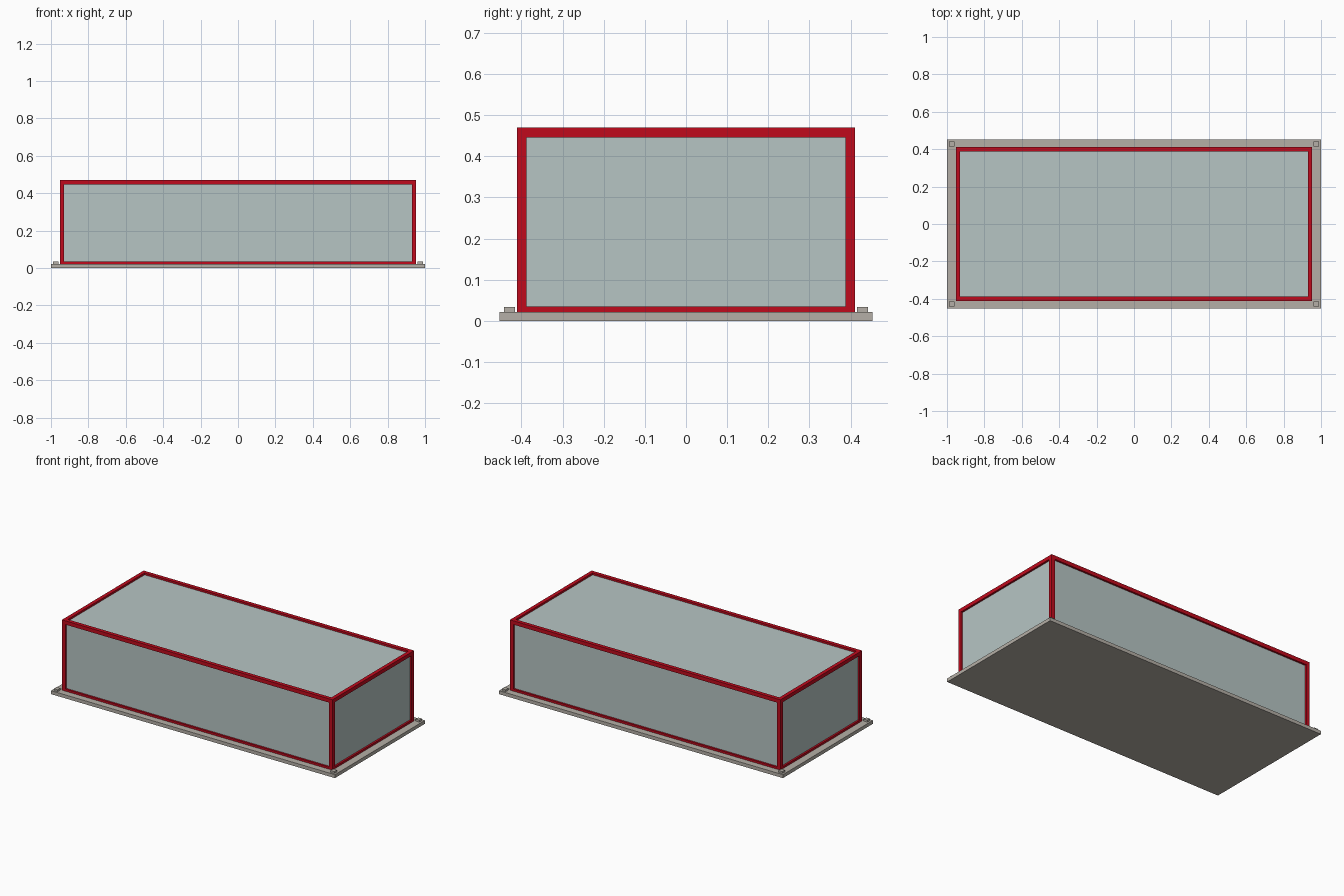
import bpy

cube = bpy.data.objects.get("Cube")
if cube:
    bpy.data.objects.remove(cube, do_unlink=True)


def material(name, rgb):
    m = bpy.data.materials.new(name)
    m.use_nodes = True
    colour = (*rgb, 1)
    m.diffuse_color = colour
    m.node_tree.nodes["Principled BSDF"].inputs["Base Color"].default_value = colour
    return m


RED = material("red frame", (0.53, 0.003, 0.012))
GLASS = material("pale glass", (0.47, 0.56, 0.55))
STONE = material("warm grey base", (0.46, 0.43, 0.385))


def box(name, low, high, mat):
    bpy.ops.mesh.primitive_cube_add(size=1, location=[(a + b) / 2 for a, b in zip(low, high)])
    ob = bpy.context.object
    ob.name = name
    ob.scale = [b - a for a, b in zip(low, high)]
    bpy.ops.object.transform_apply(location=False, rotation=False, scale=True)
    ob.data.materials.append(mat)
    return ob


X, Y = 0.953, 0.411            # outer half sizes of the frame
BOTTOM, TOP = 0.011, 0.47
BAR = 0.024
BASE_TOP = 0.022
RECESS = 0.012

# Base slab
box("base_slab", (-1, -0.453, 0), (1, 0.453, BASE_TOP), STONE)

# Glass body, set back behind the frame bars
box("glass_body", (RECESS - X, RECESS - Y, BASE_TOP),
    (X - RECESS, Y - RECESS, TOP - RECESS), GLASS)


def span(side, half, width):
    """Ordered limits of a strip just inside the given side."""
    return sorted((side * half, side * (half - width)))


# Corner posts and the small pads beside them
for sx, x_name in ((-1, "right"), (1, "left")):
    for sy, y_name in ((-1, "front"), (1, "back")):
        corner = y_name + "_" + x_name
        x0, x1 = span(sx, X, BAR)
        y0, y1 = span(sy, Y, BAR)
        box(corner + "_post", (x0, y0, BOTTOM), (x1, y1, TOP), RED)
        x0, x1 = span(sx, 0.988, 0.027)
        y0, y1 = span(sy, 0.442, 0.027)
        box(corner + "_pad", (x0, y0, BOTTOM), (x1, y1, 0.034), STONE)

# Top and bottom rails between the posts
for z0, level in ((BOTTOM, "bottom"), (TOP - BAR, "top")):
    for s, name in ((-1, "front"), (1, "back")):
        y0, y1 = span(s, Y, BAR)
        box(f"{name}_{level}_rail", (BAR - X, y0, z0), (X - BAR, y1, z0 + BAR), RED)
    for s, name in ((-1, "right"), (1, "left")):
        x0, x1 = span(s, X, BAR)
        box(f"{name}_{level}_rail", (x0, BAR - Y, z0), (x1, Y - BAR, z0 + BAR), RED)
